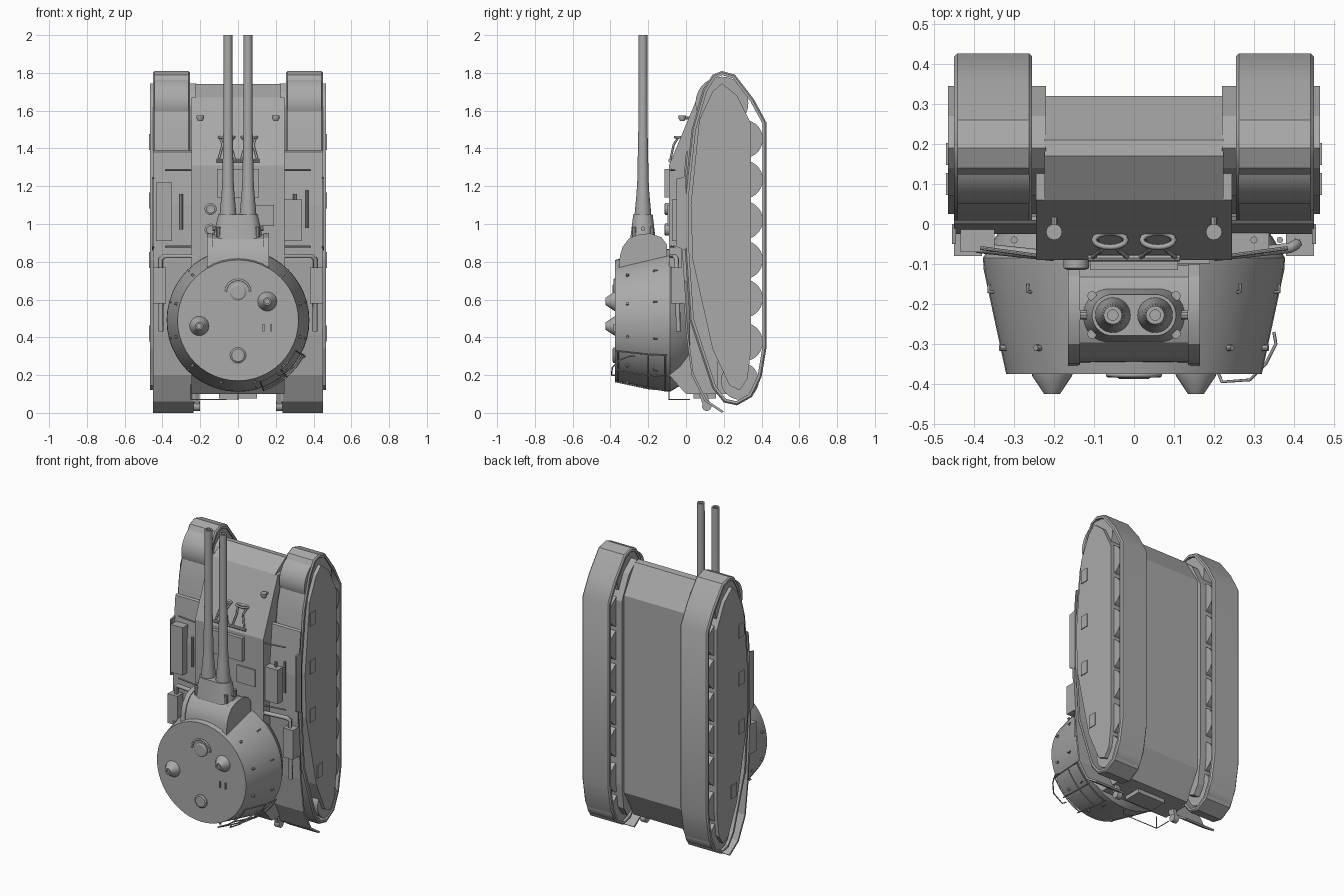
import bpy, bmesh, math
from mathutils import Vector

cube = bpy.data.objects.get("Cube")
if cube:
    bpy.data.objects.remove(cube, do_unlink=True)

grey = bpy.data.materials.new("plain grey")
grey.use_nodes = True
grey.diffuse_color = (0.4, 0.4, 0.4, 1)
grey.node_tree.nodes["Principled BSDF"].inputs["Base Color"].default_value = (0.4, 0.4, 0.4, 1)


def finish(name, bm, smooth=True):
    bmesh.ops.remove_doubles(bm, verts=bm.verts, dist=1e-5)
    bmesh.ops.recalc_face_normals(bm, faces=bm.faces)
    me = bpy.data.meshes.new(name)
    bm.to_mesh(me)
    bm.free()
    ob = bpy.data.objects.new(name, me)
    bpy.context.collection.objects.link(ob)
    me.materials.append(grey)
    if smooth:
        bpy.ops.object.select_all(action='DESELECT')
        ob.select_set(True)
        bpy.context.view_layer.objects.active = ob
        bpy.ops.object.shade_smooth_by_angle(angle=math.radians(30))
    return ob


def prism(name, profile, x0, x1, smooth=False):
    """Extrude a (y, z) outline along x."""
    bm = bmesh.new()
    f = bm.faces.new([bm.verts.new((x0, y, z)) for y, z in profile])
    r = bmesh.ops.extrude_face_region(bm, geom=[f])
    moved = [v for v in r["geom"] if isinstance(v, bmesh.types.BMVert)]
    bmesh.ops.translate(bm, verts=moved, vec=(x1 - x0, 0, 0))
    return finish(name, bm, smooth)


def box(name, centre, size):
    x, y, z = centre
    w, d, h = (s / 2 for s in size)
    return prism(name, [(y - d, z - h), (y + d, z - h), (y + d, z + h), (y - d, z + h)], x - w, x + w)


def lathe(name, origin, axis, profile, steps=32):
    """Turn a (radius, height) profile around an axis."""
    bm = bmesh.new()
    verts = [bm.verts.new((r, 0, h)) for r, h in profile]
    edges = [bm.edges.new(p) for p in zip(verts, verts[1:])]
    bmesh.ops.spin(bm, geom=verts + edges, cent=(0, 0, 0), axis=(0, 0, 1),
                   angle=math.tau, steps=steps)
    rot = Vector((0, 0, 1)).rotation_difference(Vector(axis)).to_matrix()
    for v in bm.verts:
        v.co = rot @ v.co + Vector(origin)
    return finish(name, bm)


def rod(name, a, b, r, steps=12):
    d = Vector(b) - Vector(a)
    return lathe(name, a, d.normalized(), [(0, 0), (r, 0), (r, d.length), (0, d.length)], steps)


def wire(name, points, r, closed=False):
    cu = bpy.data.curves.new(name, 'CURVE')
    cu.dimensions = '3D'
    cu.bevel_depth, cu.bevel_resolution = r, 1
    sp = cu.splines.new('POLY')
    sp.points.add(len(points) - 1)
    for p, co in zip(sp.points, points):
        p.co = (*co, 1)
    sp.use_cyclic_u = closed
    cu.materials.append(grey)
    ob = bpy.data.objects.new(name, cu)
    bpy.context.collection.objects.link(ob)


def inset(profile, d):
    """Move a closed outline inwards by d."""
    pts = [Vector(p) for p in profile]
    out = []
    for i, p in enumerate(pts):
        a = (p - pts[i - 1]).normalized()
        b = (pts[(i + 1) % len(pts)] - p).normalized()
        n = Vector((a.y + b.y, -a.x - b.x)).normalized()
        out.append(p + n * d)
    return out


# outlines in (y, z), running clockwise
track_line = [(.14, 1.79), (.19, 1.81), (.26, 1.79), (.36, 1.66), (.427, 1.535), (.427, .35),
              (.40, .19), (.35, .085), (.27, .04), (.20, .055), (.14, .13), (.02, .49),
              (-.01, .92), (-.01, 1.13), (.03, 1.5), (.09, 1.71)]
plate_line = [(.14, 1.70), (.19, 1.745), (.27, 1.68), (.345, 1.53), (.345, .34), (.325, .18),
              (.285, .12), (.23, .145), (.14, .34), (.035, .81), (.025, 1.1), (.07, 1.55)]


def track_band(name, x0, x1):
    bm = bmesh.new()
    rings = [[bm.verts.new((x, y, z)) for y, z in line]
             for x, line in ((x0, inset(track_line, .022)), (x0, inset(track_line, .008)),
                             (x0 + .008, track_line), (x1 - .008, track_line),
                             (x1, inset(track_line, .008)), (x1, inset(track_line, .022)))]
    n = len(track_line)
    for a, b in zip(rings, rings[1:] + rings[:1]):
        for i in range(n):
            j = (i + 1) % n
            bm.faces.new((a[i], a[j], b[j], b[i]))
    return finish(name, bm)


# hull
prism("lower_hull", [(.06, 1.67), (.17, 1.74), (.21, 1.735), (.32, 1.56), (.32, .28),
                     (.22, .1), (0, .1), (-.05, .2), (-.05, 1.35)], -.224, .224)
prism("upper_deck", [(.17, 1.67), (.06, 1.67), (-.09, 1.31), (-.09, .2), (0, .1), (.17, .1)], -.245, .245)
box("deck_plate", (0, -.1, 1.215), (.22, .03, .15))
box("driver_panel", (.125, -.093, 1.045), (.13, .012, .11))
box("rear_hitch", (0, .1, .095), (.2, .12, .04))
for z in (1.08, .97):
    lathe("deck_cap", (-.145, -.08, z), (0, -1, 0), [(.032, 0), (.032, .03), (.022, .035), (0, .03)], 20)

# running gear and side fittings
for s, side in ((1, "left"), (-1, "right")):
    track_band(side + "_track", *sorted((s * .255, s * .45)))
    prism(side + "_inner_plate", plate_line, s * .22, s * .246)
    prism(side + "_outer_plate", plate_line, s * .246, s * .465)
    for z in (1.45, 1.235, 1.02, .81, .605, .375):
        rod(side + "_road_wheel", (s * .262, .305, z), (s * .442, .305, z), .102, 28)
    rod(side + "_front_wheel", (s * .262, .19, 1.64), (s * .442, .19, 1.64), .14, 28)
    rod(side + "_rear_wheel", (s * .262, .285, .17), (s * .442, .285, .17), .1, 28)
    for y, z in ((.1, 1.435), (.1, 1.125), (.1, .81), (.175, .42)):
        box(side + "_side_step", (s * .467, y, z), (.006, .055, .085))

    # fender sheet with mud flap
    top = [(.0, 1.38), (-.025, 1.1), (-.025, .8), (0, .42), (.03, .2), (.1, .06), (.19, .0)]
    under = [(y + .01, z + .008) for y, z in reversed(top)]
    prism(side + "_fender", top + under, s * .235, s * .45)
    prism(side + "_fender_lip", [(0, 1.25), (-.05, 1.24), (-.05, .88), (0, .86)], s * .445, s * .455)
    for z in (1.285, .88):
        rod(side + "_fender_rail", (s * .2, -.085, z), (s * .385, -.06, z), .005, 8)
    rod(side + "_tool", (s * .3, -.04, .97), (s * .3, -.04, 1.16), .009, 8)

    # exhaust with bent pipe
    box(side + "_exhaust", (s * .415, -.045, .675), (.07, .07, .19))
    wire(side + "_exhaust_pipe", [(s * .2, -.08, .83), (s * .39, -.06, .83), (s * .408, -.05, .815),
                                  (s * .408, -.04, .43)], .013)
    # headlight
    rod(side + "_light_stem", (s * .2, .03, 1.56), (s * .2, -.01, 1.56), .008, 8)
    lathe(side + "_headlight", (s * .2, -.02, 1.545), (0, 0, 1),
          [(0, 0), (.012, 0), (.02, .015), (.02, .03), (0, .03)], 16)
    # tow ring and stays on the glacis
    ring = [(s * .06 + .04 * math.cos(t), -.04 + .018 * math.sin(t), 1.46)
            for t in [i * math.tau / 16 for i in range(16)]]
    wire(side + "_tow_ring", ring, .007, True)
    for dx in (-.035, .035):
        wire(side + "_ring_stay", [(s * .06 + dx, -.04, 1.46), (s * .06 + dx * .6, -.065, 1.42),
                                   (s * .06 + dx * 1.3, -.085, 1.33)], .006)
    rod(side + "_tow_hook", (s * .2, .11, .035), (s * .235, .11, .035), .025, 16)
    prism(side + "_hook_arm", [(.03, .2), (.1, .015), (.13, .04), (.08, .2)], s * .205, s * .23)
rod("stay_bar", (-.115, -.085, 1.335), (.115, -.085, 1.335), .009, 8)

# stowage
box("left_bin", (.29, -.045, 1.02), (.095, .06, .22))
box("right_bin", (-.392, -.04, 1.065), (.085, .06, .31))
rod("spare_rod", (.365, -.04, .98), (.365, -.04, 1.18), .008, 8)
wire("rear_frame", [(-.25, .02, .07), (-.25, -.09, .07), (0, -.09, .07), (0, -.09, .15)], .003)
wire("rear_frame_post", [(-.25, -.09, .07), (-.25, -.09, .15)], .003)

# turret
TZ = .49
lathe("turret", (0, 0, TZ), (0, -1, 0),
      [(0, -.02), (.30, -.02), (.345, .03), (.378, .085), (.376, .115), (.32, .375), (0, .375)], 48)
for i in range(12):
    a = math.radians(15 + 30 * i)
    d = Vector((math.cos(a), 0, math.sin(a)))
    p = Vector((0, -.31, TZ)) + d * .33
    if not 60 < math.degrees(a) < 120:
        rod("turret_lug", p, p + d * .018, .008, 8)
        q = Vector((0, -.17, TZ)) + d * .36
        wire("turret_hook", [q, q + d * .016, q + d * .016 + Vector((0, .02, 0))], .004)

# roof fittings
for z, r in ((.64, .045), (.305, .042)):
    lathe("roof_hatch", (0, -.37, z), (0, -1, 0), [(r, 0), (r, .012), (r * .8, .018), (0, .018)], 28)
wire("hatch_guard", [(.065 * math.cos(t), -.378, .64 + .065 * math.sin(t))
                     for t in [math.pi * i / 10 for i in range(11)]], .006)
for x, z in ((.155, .59), (-.205, .46)):
    lathe("roof_periscope", (x, -.37, z), (0, -1, 0),
          [(.052, 0), (.05, .01), (.02, .055), (.012, .055), (.012, .045), (0, .045)], 24)
for x in (.135, .175):
    box("roof_clip", (x, -.378, .45), (.008, .012, .04))

# gun mount
mount = [(-.1, .76), (-.355, .76), (-.35, .83), (-.335, .88), (-.3, .925), (-.25, .945), (-.19, .95),
         (-.13, .93), (-.1, .89)]
prism("mantlet", [(y * .96 - .008, z - .005) for y, z in mount], -.14, .14, True)
for s in (1, -1):
    prism("mantlet_cheek", mount, s * .135, s * .165, True)


# oval collar, tapering upwards
def collar(name, levels):
    bm = bmesh.new()
    loops = []
    for z, half, r in levels:
        loops.append([bm.verts.new(((half if math.cos(t) > 0 else -half) + r * math.cos(t),
                                    -.228 + r * math.sin(t), z))
                      for t in [(i + .5) * math.tau / 24 for i in range(24)]])
    for a, b in zip(loops, loops[1:]):
        for i in range(24):
            bm.faces.new((a[i - 1], a[i], b[i], b[i - 1]))
    bm.faces.new(loops[0])
    bm.faces.new(loops[-1])
    return finish(name, bm)


collar("gun_collar", [(.9, .065, .07), (1.0, .058, .058), (1.05, .053, .052)])
for s, side in ((1, "left"), (-1, "right")):
    lathe(side + "_barrel", (s * .053, -.228, 1.03), (0, 0, 1),
          [(.044, 0), (.044, .025), (.034, .13), (.030, .2), (.024, .5), (.023, .97), (.013, .97),
           (.013, .9), (0, .9)], 24)
    for y in (-.18, -.275):
        rod("collar_bolt", (s * .105, y, .93), (s * .105, y, .985), .012, 10)
    rod("collar_lug", (s * .115, -.228, .975), (s * .135, -.228, .975), .012, 10)

# turret rails along the lower rim
for y, r in ((-.36, .345), (-.2, .385), (-.11, .395)):
    arc = [math.radians(-70 + 6 * i) for i in range(8)]
    wire("turret_rail", [(r * math.cos(a), y, TZ + r * math.sin(a)) for a in arc], .004)
for deg in (-70, -49, -28):
    c, s = math.cos(math.radians(deg)), math.sin(math.radians(deg))
    wire("rail_post", [(r * c, y, TZ + r * s) for r, y in ((.345, -.375), (.385, -.2), (.395, -.1))], .004)
wire("cable_loop", [(.21, -.37, .2), (.22, -.395, .2), (.29, -.39, .24), (.33, -.35, .28),
                    (.355, -.3, .3), (.35, -.27, .3)], .004)
